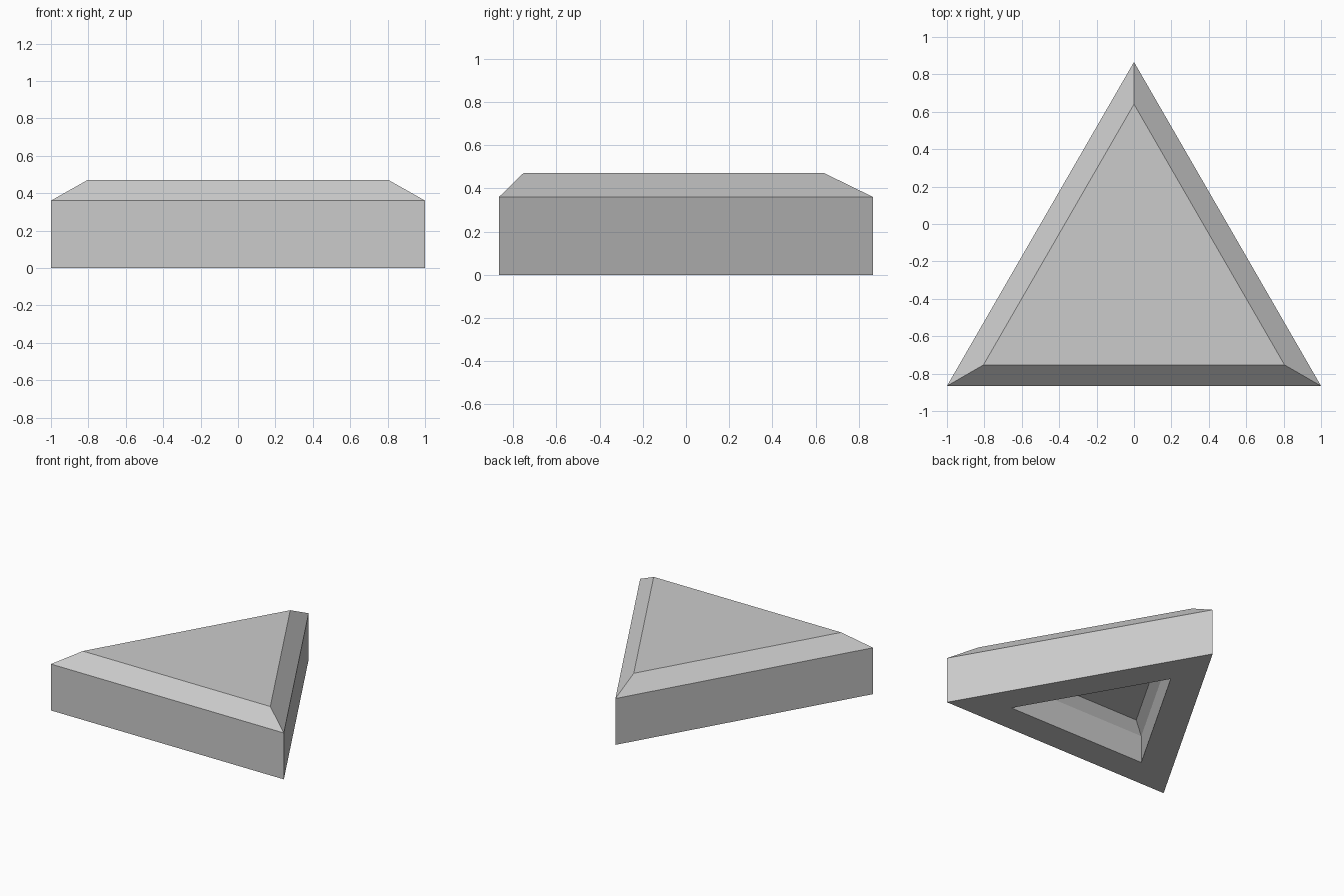
import bpy
import bmesh
from math import cos, sin, pi, sqrt

cube = bpy.data.objects.get("Cube")
if cube:
    bpy.data.objects.remove(cube, do_unlink=True)

# Single grey material
grey = bpy.data.materials.new("plain grey")
grey.use_nodes = True
colour = (0.6, 0.6, 0.6, 1)
grey.diffuse_color = colour
grey.node_tree.nodes["Principled BSDF"].inputs["Base Color"].default_value = colour

RADIUS = 2 / sqrt(3)        # corner radius of a triangle with sides of 2
CENTRE_Y = -RADIUS / 4      # centroid, so that the depth is centred on y = 0


def triangle_ring(bm, scale, z):
    """Add three corner vertices of a triangle pointing to the back."""
    angles = [pi / 2 + i * 2 * pi / 3 for i in range(3)]
    return [bm.verts.new((RADIUS * scale * cos(a),
                          CENTRE_Y + RADIUS * scale * sin(a), z)) for a in angles]


# Profile (scale, height): top, bevel, outer wall, bottom rim, recess wall, recess bevel
profile = [(0.805, 0.47), (1, 0.36), (1, 0), (0.6, 0), (0.6, 0.215), (0.51, 0.29)]

bm = bmesh.new()
rings = [triangle_ring(bm, s, z) for s, z in profile]
for a, b in zip(rings, rings[1:]):
    for i in range(3):
        j = (i + 1) % 3
        bm.faces.new((a[i], b[i], b[j], a[j]))
bm.faces.new(rings[0])
bm.faces.new(reversed(rings[-1]))
bmesh.ops.recalc_face_normals(bm, faces=bm.faces)

mesh = bpy.data.meshes.new("triangular_block")
bm.to_mesh(mesh)
bm.free()
mesh.materials.append(grey)
block = bpy.data.objects.new("triangular_block", mesh)
bpy.context.collection.objects.link(block)
